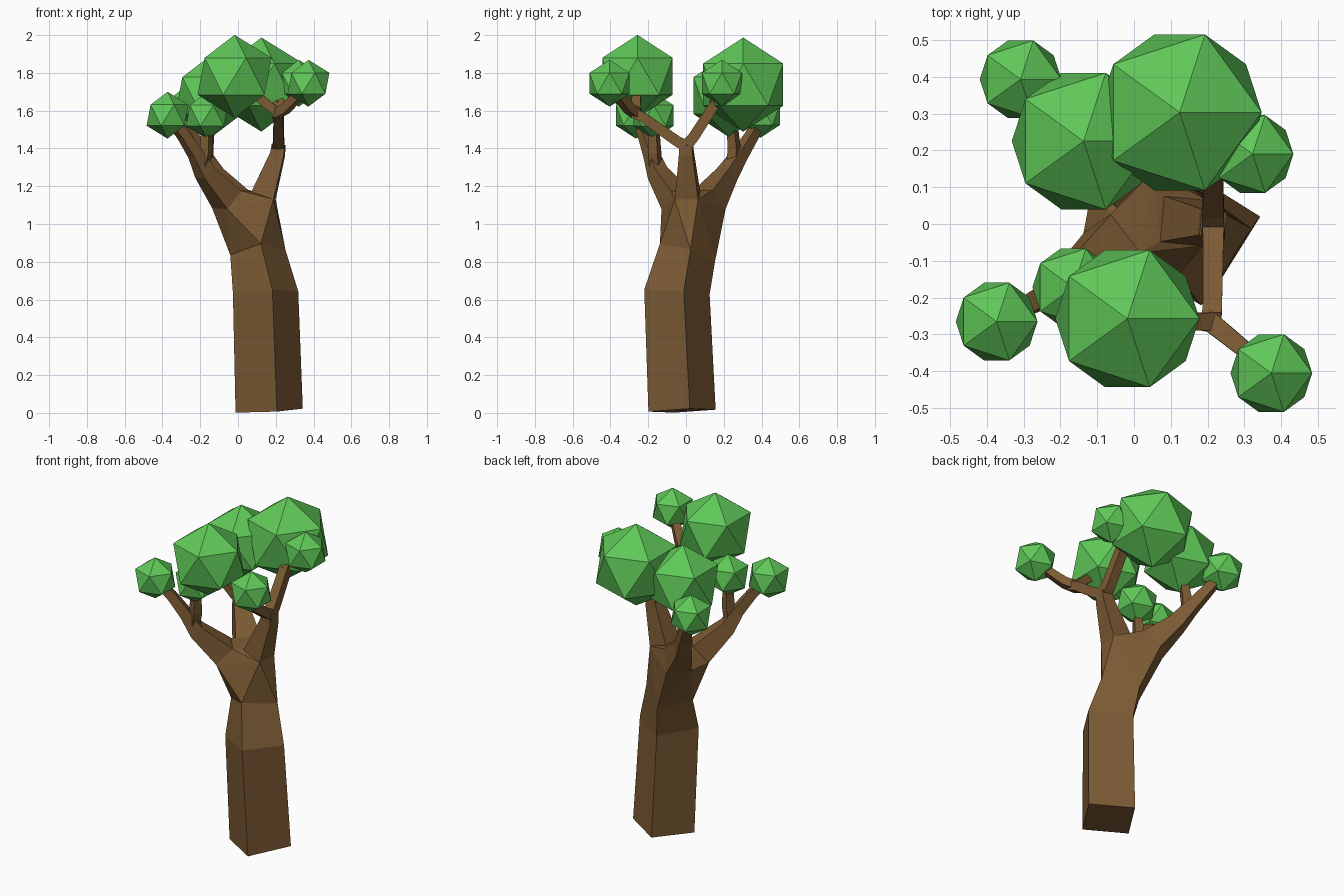
import bpy, bmesh
from mathutils import Vector

cube = bpy.data.objects.get("Cube")
if cube:
    bpy.data.objects.remove(cube)


def make_material(name, color):
    mat = bpy.data.materials.new(name)
    mat.diffuse_color = (*color, 1)
    mat.use_nodes = True
    bsdf = next(n for n in mat.node_tree.nodes if n.type == 'BSDF_PRINCIPLED')
    bsdf.inputs["Base Color"].default_value = (*color, 1)
    bsdf.inputs["Roughness"].default_value = 0.9
    return mat


bark = make_material("bark brown", (0.2, 0.103, 0.034))
leaf = make_material("leaf green", (0.116, 0.58, 0.098))


def add_object(name, bm, mat):
    bmesh.ops.recalc_face_normals(bm, faces=bm.faces)
    mesh = bpy.data.meshes.new(name)
    bm.to_mesh(mesh)
    bm.free()
    mesh.materials.append(mat)
    obj = bpy.data.objects.new(name, mesh)
    bpy.context.collection.objects.link(obj)
    return obj


def loft(name, rings):
    """Skin a list of four-cornered rings and cap both ends."""
    bm = bmesh.new()
    loops = [[bm.verts.new(p) for p in ring] for ring in rings]
    for a, b in zip(loops, loops[1:]):
        for i in range(4):
            j = (i + 1) % 4
            bm.faces.new((a[i], a[j], b[j], b[i]))
    bm.faces.new(loops[0][::-1])
    bm.faces.new(loops[-1])
    add_object(name, bm, bark)


def trunk_ring(x, y, z, ox, oy, sx, sy):
    """Square ring from a corner offset, tilted by slopes sx and sy."""
    corners = [(ox, oy), (-oy, ox), (-ox, -oy), (oy, -ox)]
    return [Vector((x + a, y + b, z + a * sx + b * sy)) for a, b in corners]


def branch_rings(path):
    """Square rings square to the path; each point is x, y, z, half width."""
    pts = [Vector(p[:3]) for p in path]
    run = pts[-1] - pts[0]
    side0 = Vector((0, 0, 1)).cross(run).normalized()
    rings = []
    for i, p in enumerate(pts):
        d = (pts[min(i + 1, len(pts) - 1)] - pts[max(i - 1, 0)]).normalized()
        side = (side0 - d * side0.dot(d)).normalized()
        up = d.cross(side)
        h = path[i][3]
        rings.append([p + side * h * a + up * h * b
                      for a, b in ((1, 1), (-1, 1), (-1, -1), (1, -1))])
    return rings


# Trunk
trunk = [
    trunk_ring(0.165, -0.021, 0.012, 0.178, 0.041, 0.05, 0.04),
    trunk_ring(0.146, -0.048, 0.64, 0.173, 0.036, 0.03, -0.07),
    trunk_ring(0.105, 0.008, 0.85, 0.146, 0.016, 0.13, -0.3),
]
loft("trunk", trunk)

# Three main limbs
limbs = {
    "left_limb": [(0.135, 0.008, 1.15, 0.062), (0.21, 0.002, 1.37, 0.037),
                  (0.215, 0, 1.42, 0.034)],
    "front_right_limb": [(-0.06, -0.052, 1.13, 0.066), (-0.175, -0.15, 1.27, 0.042),
                         (-0.225, -0.185, 1.37, 0.031), (-0.29, -0.22, 1.47, 0.026),
                         (-0.36, -0.26, 1.56, 0.022)],
    "back_right_limb": [(-0.03, 0.125, 1.13, 0.07), (-0.13, 0.215, 1.26, 0.045),
                        (-0.185, 0.28, 1.36, 0.034), (-0.25, 0.35, 1.47, 0.027),
                        (-0.3, 0.385, 1.55, 0.022)],
}
fork = list(trunk[-1])
for name, path in limbs.items():
    rings = branch_rings(path)
    fork += rings[0]
    loft(name, rings)

# Fork where the limbs leave the trunk
bm = bmesh.new()
hull = bmesh.ops.convex_hull(bm, input=[bm.verts.new(p) for p in fork])
bmesh.ops.delete(bm, geom=list({v for v in hull["geom_interior"]
                                if isinstance(v, bmesh.types.BMVert)}), context='VERTS')
add_object("trunk_fork", bm, bark)

# Thinner branches and twigs
branches = {
    "front_arm": [(0.215, 0.02, 1.4, 0.031), (0.215, -0.05, 1.44, 0.028),
                  (0.213, -0.22, 1.56, 0.026), (0.21, -0.28, 1.59, 0.027)],
    "front_left_twig": [(0.2, -0.26, 1.585, 0.027), (0.25, -0.3, 1.61, 0.025),
                        (0.36, -0.39, 1.72, 0.02)],
    "front_crown_twig": [(0.22, -0.265, 1.585, 0.025), (0.17, -0.265, 1.62, 0.024),
                         (0.05, -0.26, 1.72, 0.022)],
    "back_arm": [(0.215, -0.02, 1.39, 0.032), (0.215, 0.04, 1.46, 0.029),
                 (0.215, 0.17, 1.66, 0.026)],
    "back_left_twig": [(0.205, 0.16, 1.64, 0.024), (0.3, 0.19, 1.72, 0.02)],
    "back_crown_twig": [(0.22, 0.15, 1.63, 0.024), (0.14, 0.25, 1.72, 0.02)],
    "front_right_twig": [(-0.19, -0.16, 1.29, 0.026), (-0.17, -0.165, 1.38, 0.026),
                         (-0.163, -0.172, 1.56, 0.02)],
    "back_right_twig": [(-0.165, 0.25, 1.3, 0.027), (-0.165, 0.255, 1.4, 0.026),
                        (-0.145, 0.24, 1.58, 0.02)],
}
for name, path in branches.items():
    loft(name, branch_rings(path))

# Leaf clusters: position and radius
clusters = {
    "front_right_leaves": (-0.373, -0.265, 1.576, 0.124),
    "front_inner_leaves": (-0.165, -0.172, 1.574, 0.124),
    "front_crown_leaves": (-0.018, -0.257, 1.782, 0.219),
    "front_left_leaves": (0.373, -0.405, 1.745, 0.124),
    "back_inner_leaves": (-0.137, 0.225, 1.68, 0.218),
    "back_crown_leaves": (0.124, 0.303, 1.738, 0.249),
    "back_left_leaves": (0.322, 0.19, 1.745, 0.124),
    "back_right_leaves": (-0.308, 0.393, 1.58, 0.124),
}
for name, (x, y, z, r) in clusters.items():
    bm = bmesh.new()
    bmesh.ops.create_icosphere(bm, subdivisions=1, radius=r)
    add_object(name, bm, leaf).location = (x, y, z)
